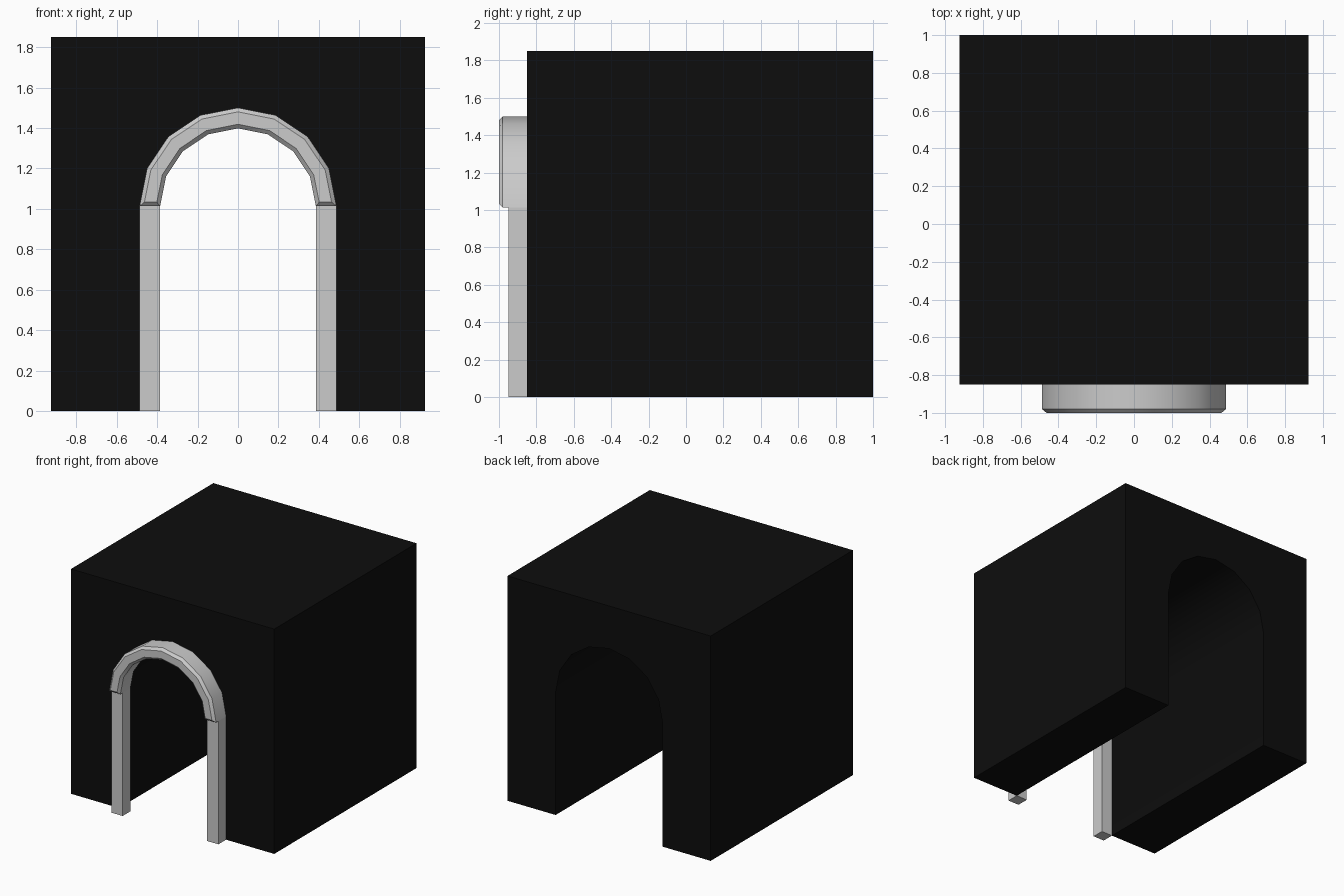
import bpy, bmesh, math

if "Cube" in bpy.data.objects:
    bpy.data.objects.remove(bpy.data.objects["Cube"])

R_OUT, R_IN, SPRING, SEGS = 0.487, 0.385, 1.013, 8
WALL_Y = -0.85


def arc(r, flip=False):
    pts = [(r * math.cos(math.pi * i / SEGS), SPRING + r * math.sin(math.pi * i / SEGS))
           for i in range(SEGS + 1)]
    return pts[::-1] if flip else pts


def prism(name, outline, y0, y1, bevel=0.0):
    """Extrude an x/z outline from y0 back to y1, optionally chamfering the front rim."""
    bm = bmesh.new()
    front = [bm.verts.new((x, y0, z)) for x, z in outline]
    back = [bm.verts.new((x, y1, z)) for x, z in outline]
    face = bm.faces.new(front)
    bm.faces.new(back[::-1])
    n = len(outline)
    for i in range(n):
        j = (i + 1) % n
        bm.faces.new((front[i], back[i], back[j], front[j]))
    bmesh.ops.recalc_face_normals(bm, faces=bm.faces[:])
    if bevel:
        bmesh.ops.bevel(bm, geom=list(face.edges), offset=bevel, segments=1,
                        affect='EDGES', profile=0.5)
    mesh = bpy.data.meshes.new(name)
    bm.to_mesh(mesh)
    bm.free()
    ob = bpy.data.objects.new(name, mesh)
    bpy.context.collection.objects.link(ob)
    bpy.ops.object.select_all(action='DESELECT')
    ob.select_set(True)
    bpy.context.view_layer.objects.active = ob
    bpy.ops.object.shade_smooth_by_angle(angle=math.radians(30))
    return ob


# Dark block with an arched tunnel running right through it
W, H = 0.925, 1.85
block = prism("tunnel_block",
              [(W, 0), (W, H), (-W, H), (-W, 0), (-R_OUT, 0)]
              + arc(R_OUT, flip=True) + [(R_OUT, 0)],
              WALL_Y, 1.0)
black = bpy.data.materials.new("black")
black.diffuse_color = (0.004, 0.004, 0.004, 1)
black.use_nodes = True
black.node_tree.nodes["Principled BSDF"].inputs["Base Color"].default_value = black.diffuse_color
block.data.materials.append(black)

# Chamfered stone arch over the entrance
prism("entrance_arch", arc(R_OUT) + arc(R_IN, flip=True), -1.0, WALL_Y, bevel=0.02)

# Square posts carrying the arch
for side, label in ((-1, "left"), (1, "right")):
    a, b = side * R_IN, side * R_OUT
    prism(label + "_post", [(a, 0), (b, 0), (b, SPRING), (a, SPRING)], -0.95, WALL_Y)
